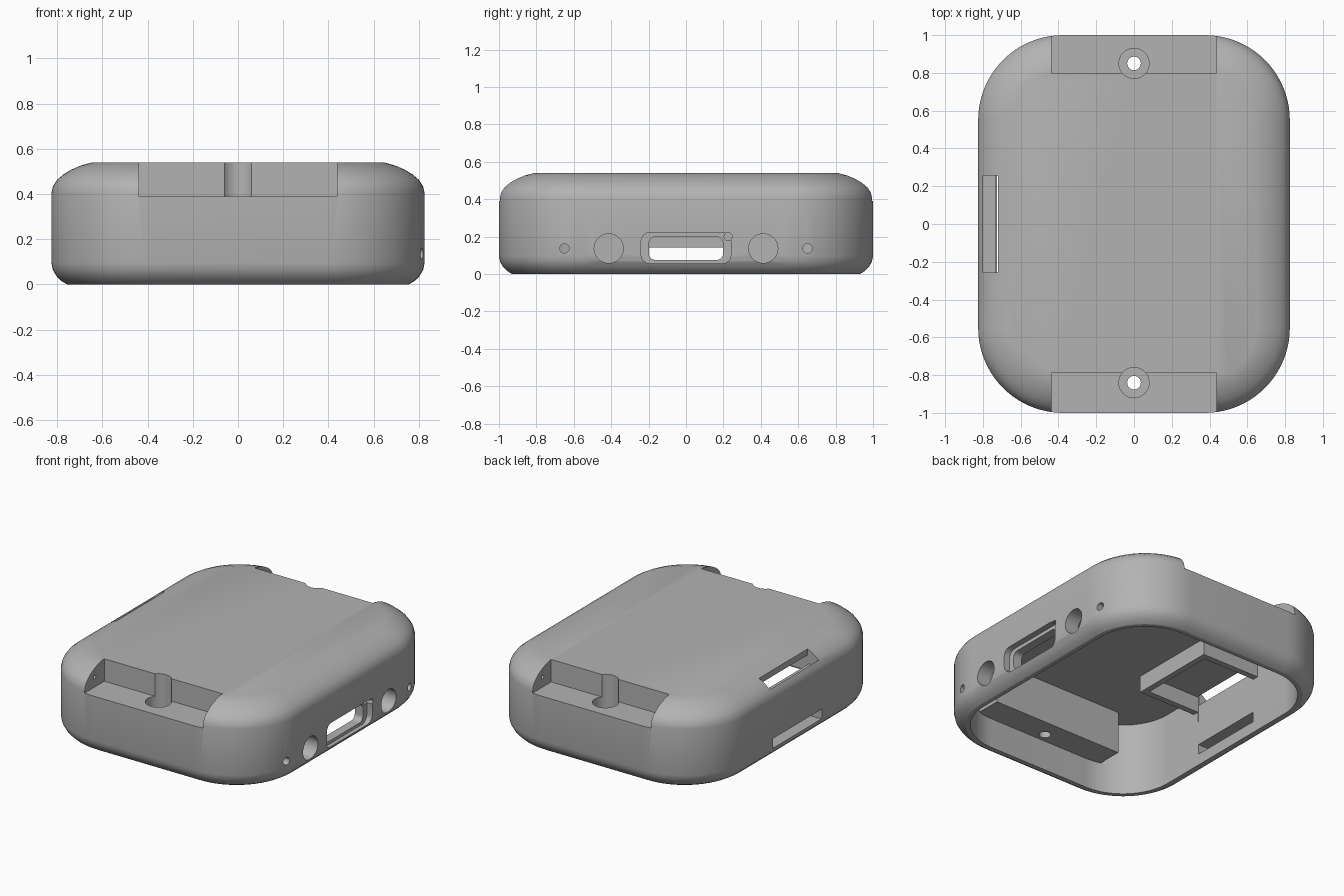
import bpy
import bmesh
from math import cos, sin, pi
from mathutils import Matrix, Vector

cube = bpy.data.objects.get("Cube")
if cube:
    bpy.data.objects.remove(cube, do_unlink=True)

grey = bpy.data.materials.new("light grey plastic")
grey.use_nodes = True
colour = (0.45, 0.45, 0.45, 1)
grey.diffuse_color = colour
grey.node_tree.nodes["Principled BSDF"].inputs["Base Color"].default_value = colour


def outline(hx, hy, r, steps=20):
    """Rounded rectangle, counter-clockwise."""
    pts = []
    for q, (sx, sy) in enumerate([(1, 1), (-1, 1), (-1, -1), (1, -1)]):
        for i in range(steps + 1):
            a = (q + i / steps) * pi / 2
            pts.append((sx * (hx - r) + r * cos(a), sy * (hy - r) + r * sin(a)))
    return pts


def finish(name, bm):
    bmesh.ops.recalc_face_normals(bm, faces=bm.faces)
    mesh = bpy.data.meshes.new(name)
    bm.to_mesh(mesh)
    bm.free()
    mesh.materials.append(grey)
    obj = bpy.data.objects.new(name, mesh)
    bpy.context.collection.objects.link(obj)
    return obj


def loft(name, rings):
    """Skin a list of (outline, z) rings and cap both ends."""
    bm = bmesh.new()
    loops = [[bm.verts.new((x, y, z)) for x, y in pts] for pts, z in rings]
    n = len(loops[0])
    for low, high in zip(loops, loops[1:]):
        for i in range(n):
            j = (i + 1) % n
            bm.faces.new((low[i], low[j], high[j], high[i]))
    bm.faces.new(loops[0][::-1])
    bm.faces.new(loops[-1])
    return finish(name, bm)


def box(name, lo, hi):
    lo, hi = Vector(lo), Vector(hi)
    bm = bmesh.new()
    bmesh.ops.create_cube(bm, size=1)
    bmesh.ops.scale(bm, vec=hi - lo, verts=bm.verts)
    bmesh.ops.translate(bm, vec=(lo + hi) / 2, verts=bm.verts)
    return finish(name, bm)


def rod(name, centre, r, length, axis="Z"):
    bm = bmesh.new()
    bmesh.ops.create_cone(bm, cap_ends=True, segments=32, radius1=r, radius2=r, depth=length)
    turn = Matrix.Rotation(pi / 2, 4, "Y") if axis == "X" else Matrix.Identity(4)
    bmesh.ops.transform(bm, matrix=Matrix.Translation(centre) @ turn, verts=bm.verts)
    return finish(name, bm)


def combine(body, tool, operation):
    mod = body.modifiers.new(operation, "BOOLEAN")
    mod.operation = operation
    mod.solver = "EXACT"
    mod.object = tool
    bpy.context.view_layer.objects.active = body
    bpy.ops.object.modifier_apply(modifier=mod.name)
    bpy.data.objects.remove(tool, do_unlink=True)


HX, HY, R = 0.825, 1.0, 0.45

# Outer shell: (inset, height) up the side
profile = [(0.07, 0), (0.045, 0.015), (0.022, 0.038), (0.006, 0.065), (0, 0.095),
           (0, 0.405), (0.007, 0.435), (0.026, 0.464), (0.055, 0.488),
           (0.09, 0.509), (0.13, 0.526), (0.18, 0.54)]
case = loft("case", [(outline(HX - i, HY - i, R - i), z) for i, z in profile])

# Hollow, open underneath
inner = outline(HX - 0.1, HY - 0.1, R - 0.1)
combine(case, loft("cavity", [(inner, -0.1), (inner, 0.48)]), "DIFFERENCE")

# Blocks behind the strap recesses, and the frame under the top plate
for s in (-1, 1):
    ys = sorted((s * 0.72, s * 0.91))
    combine(case, box("block", (-0.48, ys[0], 0.2), (0.48, ys[1], 0.49)), "UNION")
combine(case, box("frame", (-0.75, -0.3, 0.37), (-0.3, 0.3, 0.485)), "UNION")
combine(case, box("frame_opening", (-0.73, -0.26, 0.3), (-0.34, 0.26, 0.475)), "DIFFERENCE")

# Strap recesses with counterbored screw holes and pin holes
for s, wall, screw in ((-1, 0.788, 0.84), (1, 0.8, 0.85)):
    ys = sorted((s * wall, s * 1.2))
    cuts = [box("recess", (-0.437, ys[0], 0.39), (0.437, ys[1], 0.8)),
            rod("counterbore", (0, s * screw, 0.55), 0.08, 0.5),
            rod("screw_hole", (0, s * screw, 0.3), 0.036, 0.8),
            rod("pin_hole", (0, s * 0.89, 0.457), 0.013, 0.96, "X")]
    for cut in cuts:
        combine(case, cut, "DIFFERENCE")

# Slots on the right side: one in the top curve, one low in the wall
combine(case, box("top_slot", (-0.8, -0.257, 0.42), (-0.719, 0.257, 0.7)), "DIFFERENCE")
combine(case, box("side_slot", (-0.95, -0.257, 0.075), (-0.65, 0.257, 0.142)), "DIFFERENCE")


def port(name, hy, hz, r, z, x0, x1):
    """Rounded opening cut along x."""
    pts = outline(hz, hy, r, 8)
    tool = loft(name, [(pts, x0), (pts, x1)])
    tool.data.transform(Matrix.Translation((0, 0, z)) @ Matrix.Rotation(pi / 2, 4, "Y"))
    combine(case, tool, "DIFFERENCE")


# Connector port with a stepped surround, and round holes on the left side
port("port_surround", 0.24, 0.084, 0.05, 0.139, 0.785, 1)
port("port_opening", 0.198, 0.062, 0.035, 0.137, 0.65, 1)
combine(case, rod("pinhole", (0.8, 0.225, 0.2), 0.021, 0.3, "X"), "DIFFERENCE")
for s in (-1, 1):
    combine(case, rod("button_hole", (0.8, s * 0.413, 0.137), 0.078, 0.3, "X"), "DIFFERENCE")
    combine(case, rod("small_hole", (0.8, s * 0.65, 0.137), 0.025, 0.3, "X"), "DIFFERENCE")

# Smooth curves, sharp edges
bpy.ops.object.select_all(action="DESELECT")
case.select_set(True)
bpy.context.view_layer.objects.active = case
bpy.ops.object.shade_smooth_by_angle(angle=pi / 7)
